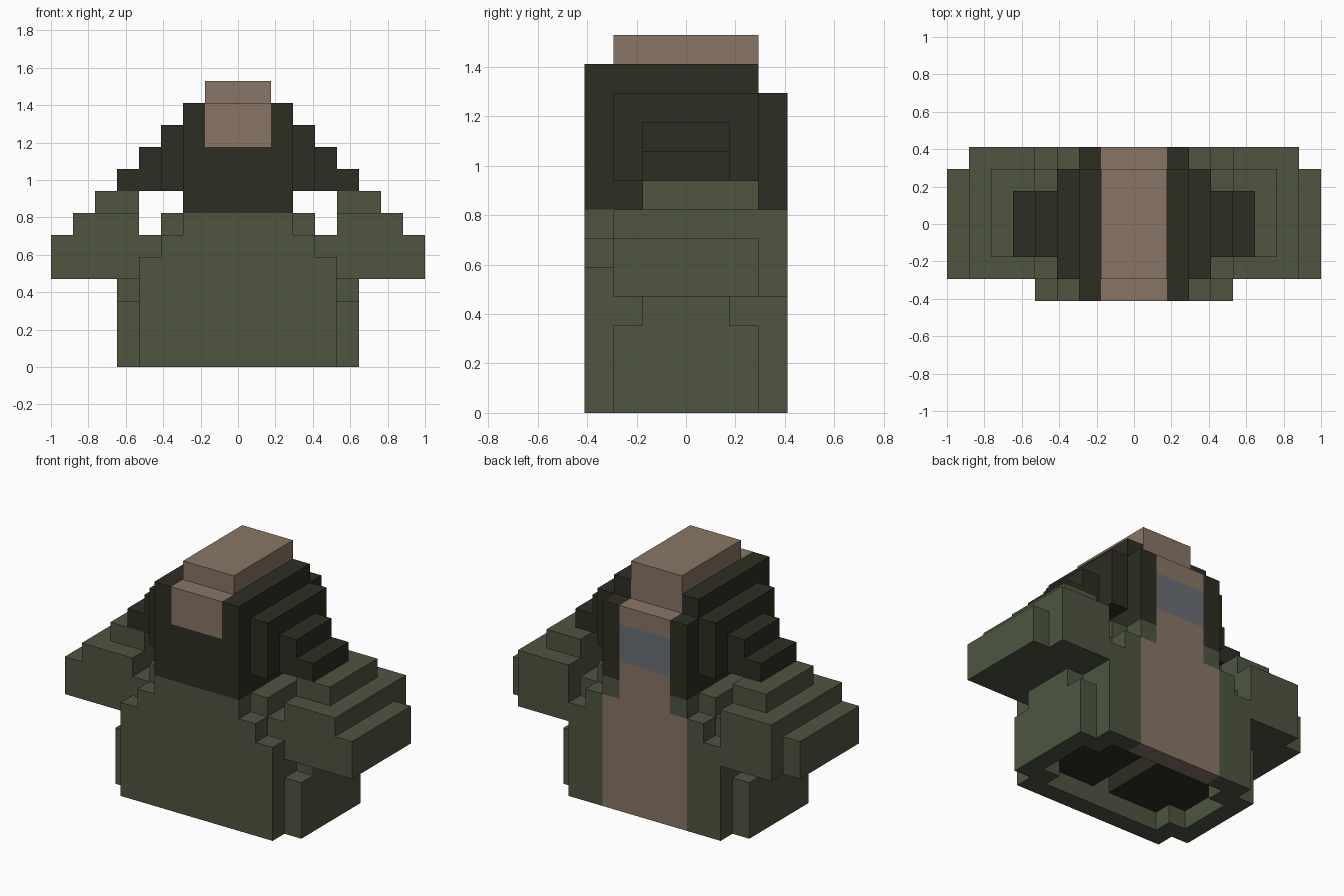
import bpy
import bmesh
from mathutils import Vector

cube = bpy.data.objects.get("Cube")
if cube:
    bpy.data.objects.remove(cube, do_unlink=True)

U = 2 / 17  # edge of one block


def linear(c):
    c /= 255
    return c / 12.92 if c <= 0.04045 else ((c + 0.055) / 1.055) ** 2.4


def material(name, *rgb):
    m = bpy.data.materials.new(name)
    col = (*[linear(c) for c in rgb], 1)
    m.use_nodes = True
    m.diffuse_color = col
    bsdf = next(n for n in m.node_tree.nodes if n.type == 'BSDF_PRINCIPLED')
    bsdf.inputs["Base Color"].default_value = col
    bsdf.inputs["Roughness"].default_value = 0.9
    return m


GREEN = material("olive green", 78, 85, 64)
DARK = material("dark brown", 46, 45, 35)
TAN = material("dusty tan", 137, 118, 102)
GREY = material("slate grey", 106, 112, 119)


# Shape rules, in whole blocks: x is the distance from the middle,
# y runs from -3 (front) to 3 (back), z counts up from the ground.
def cavity(x, y, z):
    """Hollow underside, deeper in the slot between the soles."""
    inside = abs(y) <= 2 and (x <= 3 or x == 4 and abs(y) <= 1)
    return inside and (z == 0 or x == 0 and z <= 2)


def sole(x, y, z):
    return z == 1 and abs(y) <= 2 and (x <= 3 or x == 4 and abs(y) <= 1)


def back_panel(x, y, z):
    return y == 3 and z <= 7 and x <= (2 if z <= 5 else 1)


def back_band(x, y, z):
    return y == 3 and z in (8, 9) and x <= 1


def crest(x, y, z):
    """Strip over the top, hanging down at the front and the back."""
    if x > 1 or z < 10:
        return False
    return z <= 12 - max(0, y - 1) if y in (-3, 2, 3) and z < 12 \
        else z == 12 and abs(y) <= 2


def body(x, y, z):
    """Block with stepped shoulders and a low bulge on each side."""
    shoulder = 4 - max(0, z - 4) + (z > 4 and abs(y) <= 2)
    bulge = x == 5 and z <= 3 and abs(y) <= 2 - (z == 3)
    return z <= 6 and x <= shoulder or bulge


def sleeve(x, y, z):
    """Arm that gets shorter and thinner in steps towards its top."""
    front, back = -2 + (z == 7), 3 - (x == 8 or z == 7)
    return 4 <= z <= 7 and 5 <= x <= 8 - max(0, z - 5) and front <= y <= back


def upper_block(x, y, z):
    """Tall middle block with steps going down on both sides."""
    if x <= 2:
        return 7 <= z <= 11 - (y == 3)
    return 8 <= z <= 13 - x and abs(y) <= (2 if x == 3 else 1)


# The first matching rule decides which part a block belongs to.
RULES = [
    (cavity, None, None),
    (sole, "sole", DARK),
    (back_panel, "back_panel", TAN),
    (back_band, "back_band", GREY),
    (crest, "crest", TAN),
    (body, "body", GREEN),
    (sleeve, "sleeve", GREEN),
    (upper_block, "upper_block", DARK),
]
PAIRED = ("sole", "sleeve")

grid = {}
for x in range(-8, 9):
    for y in range(-3, 4):
        for z in range(13):
            for rule, name, mat in RULES:
                if rule(abs(x), y, z):
                    if name in PAIRED:
                        name = ("left_" if x > 0 else "right_") + name
                    if name:
                        grid[x, y, z] = name, mat
                    break


def build_part(name, mat):
    """Skin the exposed block sides of one part and merge flat areas."""
    bm = bmesh.new()
    for cell in [c for c, part in grid.items() if part[0] == name]:
        centre = Vector(cell) + Vector((0, 0, 0.5))
        for axis in range(3):
            for sign in (1, -1):
                out, u, v = Vector(), Vector(), Vector()
                out[axis] = sign
                u[(axis + 1) % 3] = 0.5
                v[(axis + 2) % 3] = 0.5 * sign
                if tuple(int(c) for c in Vector(cell) + out) in grid:
                    continue
                mid = centre + out / 2
                bm.faces.new([bm.verts.new(p * U) for p in (
                    mid - u - v, mid + u - v, mid + u + v, mid - u + v)])
    bmesh.ops.remove_doubles(bm, verts=bm.verts, dist=U / 100)
    bmesh.ops.dissolve_limit(bm, angle_limit=0.01, verts=bm.verts,
                             edges=bm.edges)
    mesh = bpy.data.meshes.new(name)
    bm.to_mesh(mesh)
    bm.free()
    mesh.materials.append(mat)
    bpy.context.collection.objects.link(bpy.data.objects.new(name, mesh))


for name, mat in dict.fromkeys(grid.values()):
    build_part(name, mat)
